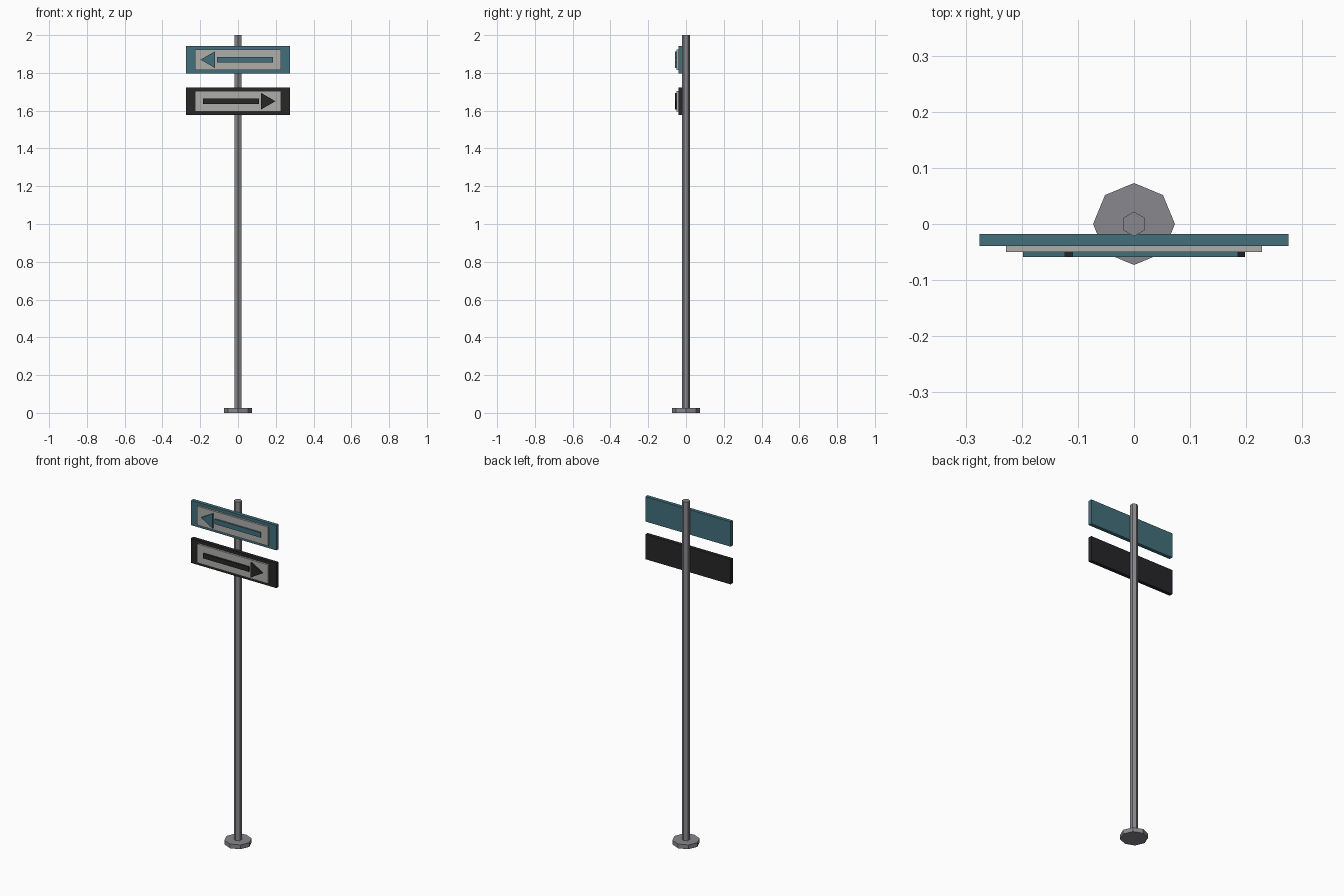
import bpy, bmesh
from math import cos, sin, pi

if "Cube" in bpy.data.objects:
    bpy.data.objects.remove(bpy.data.objects["Cube"])


def material(name, rgb):
    m = bpy.data.materials.new(name)
    m.diffuse_color = (*rgb, 1)
    m.use_nodes = True
    m.node_tree.nodes["Principled BSDF"].inputs["Base Color"].default_value = m.diffuse_color
    return m


TEAL = material("teal", (0.055, 0.16, 0.20))
BLACK = material("black", (0.02, 0.02, 0.022))
PALE = material("pale", (0.42, 0.42, 0.40))
STEEL = material("steel", (0.25, 0.25, 0.27))


def prism(name, outline, direction, mat):
    """Extrude a closed outline of 3D points along a direction."""
    bm = bmesh.new()
    face = bm.faces.new([bm.verts.new(p) for p in outline])
    top = bmesh.ops.extrude_face_region(bm, geom=[face])["geom"]
    bmesh.ops.translate(bm, vec=direction,
                        verts=[v for v in top if isinstance(v, bmesh.types.BMVert)])
    bmesh.ops.recalc_face_normals(bm, faces=bm.faces)
    mesh = bpy.data.meshes.new(name)
    bm.to_mesh(mesh)
    bm.free()
    mesh.materials.append(mat)
    bpy.context.collection.objects.link(bpy.data.objects.new(name, mesh))


def ngon(n, r, start=0.0):
    return [(r * cos(start + 2 * pi * i / n), r * sin(start + 2 * pi * i / n))
            for i in range(n)]


def slab(name, x0, x1, z, height, y_back, y_front, mat):
    h = height / 2
    pts = [(x0, y_back, z - h), (x1, y_back, z - h), (x1, y_back, z + h), (x0, y_back, z + h)]
    prism(name, pts, (0, y_front - y_back, 0), mat)


# Octagonal foot and hexagonal pole
prism("base_plate", [(x, y, 0) for x, y in ngon(8, 0.073)], (0, 0, 0.025), STEEL)
prism("pole", [(x, y, 0.01) for x, y in ngon(6, 0.022, pi / 2)], (0, 0, 1.99), STEEL)

# Two signs with arrows pointing opposite ways
for label, z, side, mat in (("upper", 1.87, -1, TEAL), ("lower", 1.65, 1, BLACK)):
    slab(f"{label}_sign_board", -0.275, 0.275, z, 0.145, -0.018, -0.039, mat)
    slab(f"{label}_sign_panel", -0.228, 0.228, z, 0.11, -0.039, -0.05, PALE)
    slab(f"{label}_arrow_shaft", side * -0.185, side * 0.11, z, 0.028, -0.05, -0.059, mat)
    head = [(side * (0.148 + x), -0.05, z + h) for x, h in ngon(3, 0.05)]
    prism(f"{label}_arrow_head", head, (0, -0.009, 0), mat)
